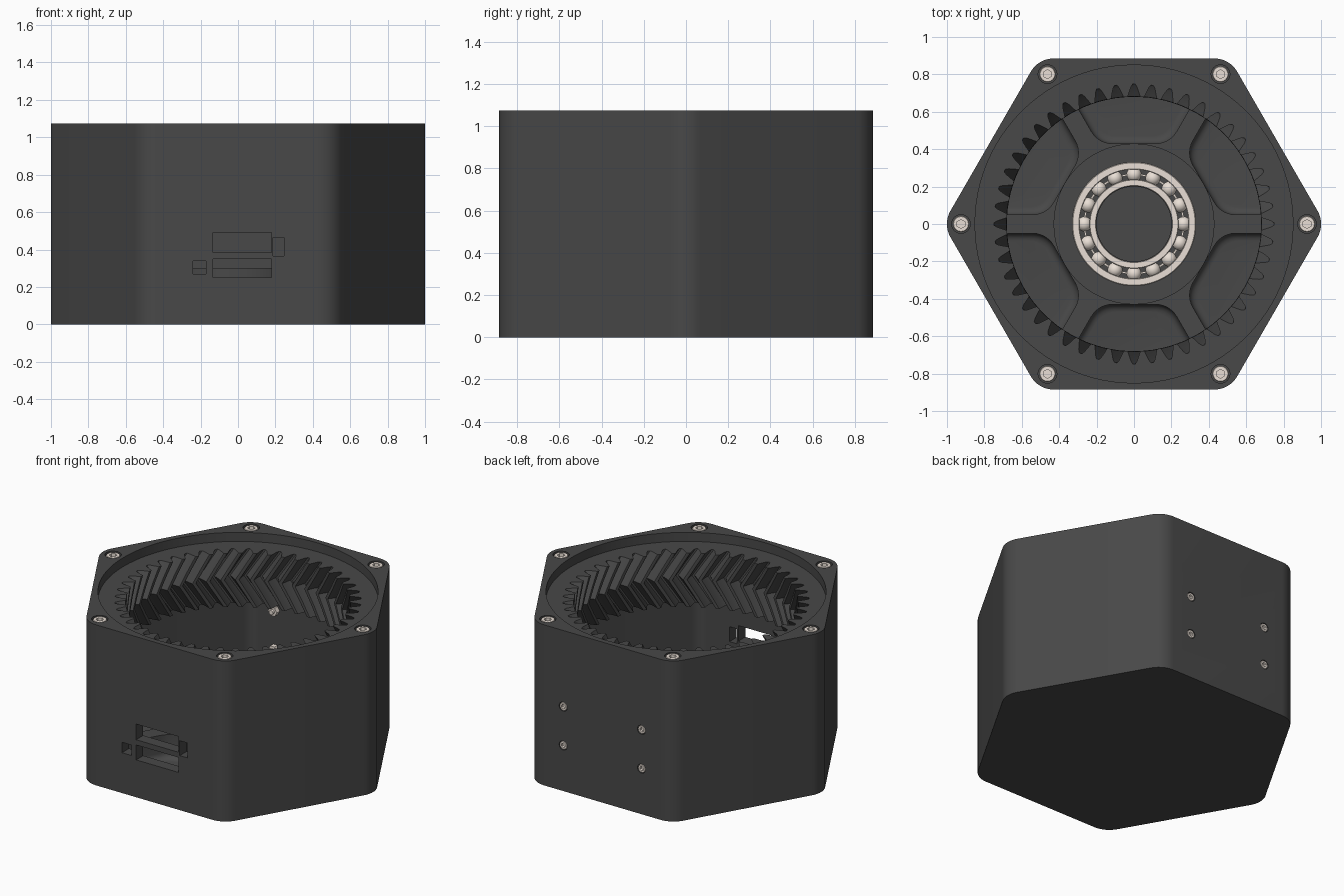
import bpy, bmesh, math
from mathutils import Vector, Matrix

if "Cube" in bpy.data.objects:
    bpy.data.objects.remove(bpy.data.objects["Cube"])

TAU = 2 * math.pi


def material(name, rgb):
    m = bpy.data.materials.new(name)
    m.diffuse_color = (*rgb, 1)
    m.use_nodes = True
    m.node_tree.nodes["Principled BSDF"].inputs["Base Color"].default_value = m.diffuse_color
    return m


DARK = material("dark_plastic", (0.065, 0.065, 0.065))
METAL = material("warm_metal", (0.82, 0.74, 0.67))


def finish(name, bm, mat=None):
    bmesh.ops.recalc_face_normals(bm, faces=bm.faces)
    me = bpy.data.meshes.new(name)
    bm.to_mesh(me)
    bm.free()
    ob = bpy.data.objects.new(name, me)
    bpy.context.collection.objects.link(ob)
    if mat:
        me.materials.append(mat)
    return ob


def smooth(ob, angle=30):
    bpy.ops.object.select_all(action='DESELECT')
    ob.select_set(True)
    bpy.context.view_layer.objects.active = ob
    bpy.ops.object.shade_smooth_by_angle(angle=math.radians(angle))
    return ob


def loft(name, rings, mat=None, closed=False):
    """Skin equal-length rings; cap the ends, or join last to first."""
    bm = bmesh.new()
    vs = [[bm.verts.new(p) for p in ring] for ring in rings]
    n = len(vs[0])
    pairs = list(zip(vs, vs[1:])) + ([(vs[-1], vs[0])] if closed else [])
    for a, b in pairs:
        for i in range(n):
            j = (i + 1) % n
            bm.faces.new((a[i], a[j], b[j], b[i]))
    if not closed:
        bm.faces.new(vs[0])
        bm.faces.new(vs[-1])
    return finish(name, bm, mat)


def circle(r, z, n=64):
    return [(r * math.cos(TAU * i / n), r * math.sin(TAU * i / n), z) for i in range(n)]


def rounded(points, radii, z, seg=6):
    """Polygon with filleted corners at height z."""
    out = []
    for i, (p, r) in enumerate(zip(points, radii)):
        p = Vector((*p, 0))
        u = (Vector((*points[i - 1], 0)) - p).normalized()
        v = (Vector((*points[(i + 1) % len(points)], 0)) - p).normalized()
        half = u.angle(v) / 2
        c = p + (u + v).normalized() * r / math.sin(half)
        s = (p + u * r / math.tan(half) - c).normalized()
        e = (p + v * r / math.tan(half) - c).normalized()
        out += [c + s.slerp(e, k / seg) * r + Vector((0, 0, z)) for k in range(seg + 1)]
    return out


def hexagon(apothem, r, z):
    R = apothem / math.cos(math.pi / 6)
    return rounded([(R * math.cos(TAU * i / 6), R * math.sin(TAU * i / 6)) for i in range(6)], [r] * 6, z, 10)


def box(x0, x1, y0, y1, z0, z1):
    return loft("cutter", [[(x0, y0, z), (x1, y0, z), (x1, y1, z), (x0, y1, z)] for z in (z0, z1)])


def cut(target, cutter):
    mod = target.modifiers.new("cut", 'BOOLEAN')
    mod.operation, mod.solver, mod.object = 'DIFFERENCE', 'EXACT', cutter
    bpy.context.view_layer.objects.active = target
    bpy.ops.object.modifier_apply(modifier=mod.name)
    bpy.data.objects.remove(cutter, do_unlink=True)


# Housing: rounded hexagonal block with an internal bay and a top recess
H, FLOOR = 1.075, 0.08
housing = loft("housing", [hexagon(0.885, 0.14, 0), hexagon(0.885, 0.14, H)], DARK)
cut(housing, loft("cutter", [hexagon(0.81, 0.09, 0.24), hexagon(0.81, 0.09, 0.655)]))
cut(housing, loft("cutter", [circle(0.85, 1.015, 96), circle(0.85, 1.2, 96)]))

# Six filleted pockets that leave spokes between them
def pocket(d, z):
    yi, yo, s = 0.43 + d, 0.80 - d, 0.05 + d
    xi, xo = (yi - 2 * s) / math.sqrt(3), (yo - 2 * s) / math.sqrt(3)
    return rounded([(-xi, yi), (xi, yi), (xo, yo), (-xo, yo)], [0.13, 0.13, 0.05, 0.05], z)


for k in range(6):
    rot = Matrix.Rotation(TAU * k / 6, 3, 'Z')
    f = 0.04
    rings = [pocket(f * (1 - math.sin(a)), FLOOR + f * (1 - math.cos(a)))
             for a in (0, math.pi / 8, math.pi / 4, math.pi * 3 / 8, math.pi / 2)]
    rings.append(pocket(0, 0.27))
    cut(housing, loft("cutter", [[rot @ p for p in ring] for ring in rings]))
cut(housing, loft("cutter", [circle(0.41, FLOOR), circle(0.41, 0.3)]))

# Front connector openings
for x0, x1, z0, z1 in ((-0.135, 0.18, 0.385, 0.49), (-0.135, 0.18, 0.25, 0.35),
                       (-0.24, -0.17, 0.27, 0.34), (0.188, 0.245, 0.365, 0.465)):
    cut(housing, box(x0, x1, -1, -0.78, z0, z1))

# Herringbone internal gear, cut through the collar
TEETH = 48
SHAPE = [(0, .68), (.13, .682), (.2, .70), (.33, .733), (.43, .748),
         (.57, .748), (.67, .733), (.8, .70), (.87, .682)]


def gear_ring(z):
    twist = 0.16 * (1 - abs(z - 0.835) / 0.18)
    return [(r * math.cos(a), r * math.sin(a), z) for t in range(TEETH) for f, r in SHAPE
            for a in [TAU * (t + f - 0.5) / TEETH + twist]]


cut(housing, loft("cutter", [gear_ring(z) for z in (0.645, 0.74, 0.835, 0.93, 1.025)]))


# Socket-head screws, axis along local z with the head top at 0
def screw(name, r, loc, rot=(0, 0, 0)):
    def hexa(rad, z, n=24):
        ring = []
        for i in range(n):
            a = TAU * i / n
            k = rad / math.cos((a + TAU / 12) % (TAU / 6) - TAU / 12)
            ring.append((k * math.cos(a), k * math.sin(a), z))
        return ring
    rings = [circle(r, -1.2 * r, 24), circle(r, -0.1 * r, 24), circle(r * 0.92, 0, 24),
             hexa(r * 0.48, 0), hexa(r * 0.48, -0.6 * r)]
    ob = smooth(loft(name, rings, METAL))
    ob.location, ob.rotation_euler = loc, rot


for k in range(6):
    x, y = 0.925 * math.cos(TAU * k / 6), 0.925 * math.sin(TAU * k / 6)
    hole = [[(x + p[0], y + p[1], p[2]) for p in circle(0.05, z, 32)] for z in (H - 0.05, H + 0.1)]
    cut(housing, loft("cutter", hole))
    screw("lid_screw", 0.043, (x, y, H - 0.003))

# Four mounting screws through the back wall, with nuts inside
for x in (-0.29, 0.29):
    for z in (0.305, 0.565):
        hole = [[(x + p[0], y, z + p[1]) for p in circle(0.03, 0, 24)] for y in (0.855, 1.0)]
        cut(housing, loft("cutter", hole))
        screw("mounting_screw", 0.027, (x, 0.884, z), (-math.pi / 2, 0, 0))
        nut = loft("mounting_nut", [circle(0.032, 0, 6), circle(0.032, 0.035, 6)], METAL)
        nut.location, nut.rotation_euler = (x, 0.778, z), (-math.pi / 2, 0, 0)
        tip = loft("screw_tip", [circle(0.015, 0, 16), circle(0.015, 0.06, 16)], METAL)
        tip.location, tip.rotation_euler = (x, 0.762, z), (-math.pi / 2, 0, 0)
        smooth(tip)
smooth(housing)


# Central hub and ball bearing
def lathe(name, profile, mat):
    return smooth(loft(name, [circle(r, z, 72) for r, z in profile], mat, closed=True))


lathe("bearing_hub", [(.43, .05), (.43, .30), (.33, .30), (.33, .18), (.20, .18), (.20, .05)], DARK)
lathe("outer_race", [(.33, .18), (.33, .292), (.327, .295), (.295, .295), (.292, .292),
                     (.292, .27), (.304, .24), (.292, .21), (.292, .18)], METAL)
lathe("inner_race", [(.203, .18), (.203, .292), (.206, .295), (.235, .295), (.238, .292),
                     (.238, .27), (.226, .24), (.238, .21), (.238, .18)], METAL)
lathe("ball_cage", [(.26, .23), (.26, .25), (.27, .25), (.27, .23)], METAL)
bm = bmesh.new()
for k in range(16):
    a = TAU * k / 16
    at = Matrix.Translation((0.265 * math.cos(a), 0.265 * math.sin(a), 0.24))
    bmesh.ops.create_uvsphere(bm, u_segments=24, v_segments=12, radius=0.04, matrix=at)
smooth(finish("bearing_balls", bm, METAL))
